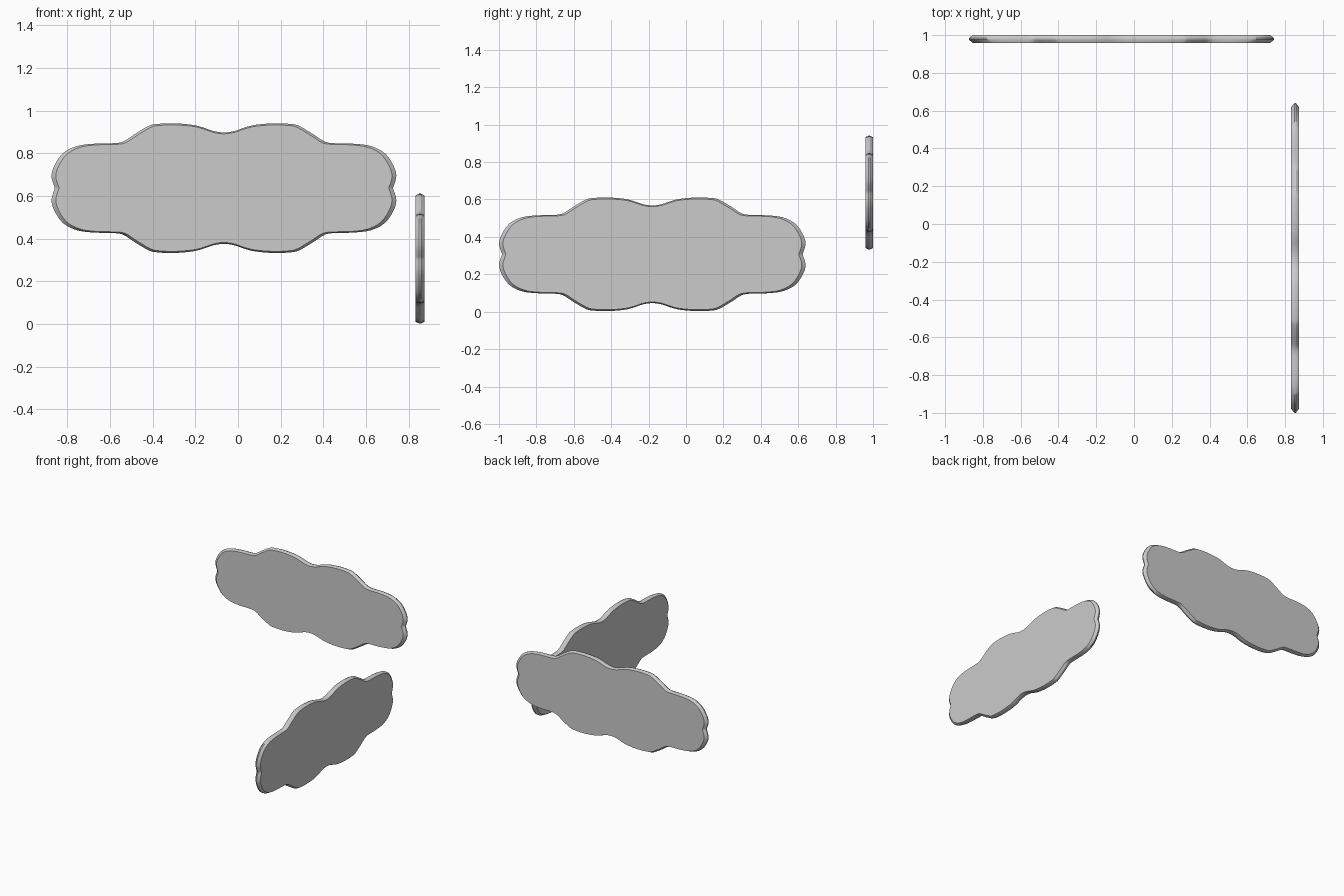
import bpy, bmesh, math
from mathutils import Matrix, Vector

if "Cube" in bpy.data.objects:
    bpy.data.objects.remove(bpy.data.objects["Cube"])

# Quarter of the scalloped outline: top centre notch round to the end notch
QUARTER = [(0, .261), (.05, .268), (.10, .285), (.15, .297), (.236, .304),
           (.31, .301), (.352, .292), (.42, .252), (.475, .217), (.53, .210),
           (.61, .208), (.69, .197), (.755, .163), (.795, .105), (.808, .06),
           (.801, .025), (.793, 0)]


def outline(steps=3):
    """Mirror the quarter into a closed loop and smooth it with a spline."""
    q = QUARTER
    half = q + [(x, -z) for x, z in q[-2::-1]]
    pts = [Vector(p) for p in half + [(-x, z) for x, z in half[-2:0:-1]]]
    n, out = len(pts), []
    for i in range(n):
        a, b, c, d = (pts[(i + k) % n] for k in (-1, 0, 1, 2))
        for s in range(steps):
            t = s / steps
            out.append(.5 * (2 * b + (c - a) * t + (2 * a - 5 * b + 4 * c - d) * t * t
                             + (3 * b - a - 3 * c + d) * t ** 3))
    return out


def plaque(name, location, turn=0, stretch=1):
    """Thin plate with flat faces and a rim bevelled from both sides."""
    bm = bmesh.new()
    loop = outline()
    layers = [(-.0205, .975), (-.004, 1), (.004, 1), (.0205, .975)]
    rings = [[bm.verts.new((p.x * s * stretch, y, p.y * s)) for p in loop]
             for y, s in layers]
    for r0, r1 in zip(rings, rings[1:]):
        for i in range(len(loop)):
            j = (i + 1) % len(loop)
            bm.faces.new((r0[i], r0[j], r1[j], r1[i]))
    bm.faces.new(rings[0])
    bm.faces.new(rings[-1][::-1])
    bmesh.ops.recalc_face_normals(bm, faces=bm.faces)
    bm.transform(Matrix.Translation(location) @ Matrix.Rotation(turn, 4, 'Z'))
    mesh = bpy.data.meshes.new(name)
    bm.to_mesh(mesh)
    bm.free()
    ob = bpy.data.objects.new(name, mesh)
    bpy.context.collection.objects.link(ob)
    bpy.ops.object.select_all(action='DESELECT')
    ob.select_set(True)
    bpy.context.view_layer.objects.active = ob
    bpy.ops.object.shade_smooth_by_angle(angle=math.radians(30))


# Rear plaque facing the front, side plaque facing right
plaque("rear_plaque", (-.066, .9795, .637))
plaque("side_plaque", (.853, -.18, .307), math.pi / 2, 1.014)
